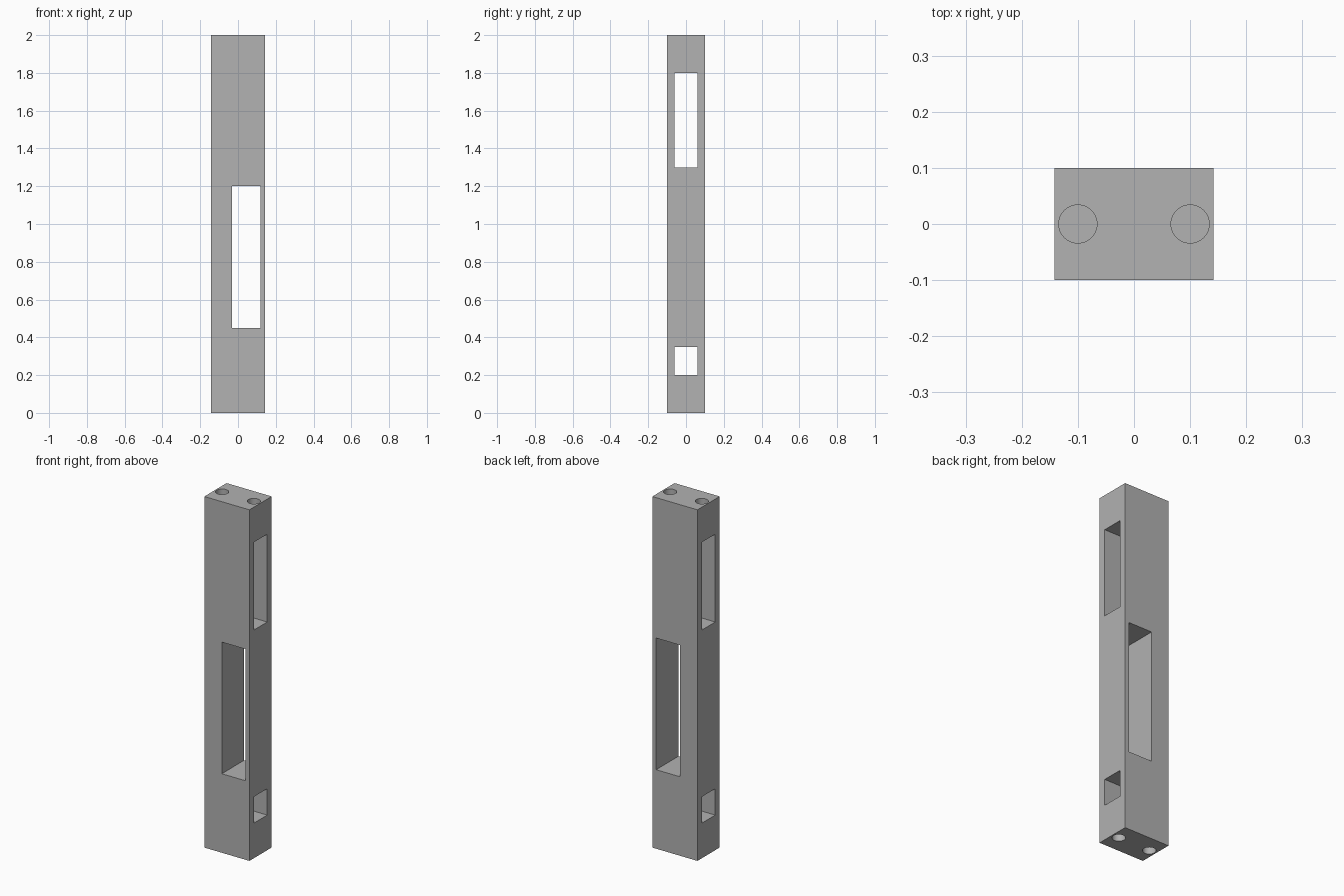
import bpy
import math

default = bpy.data.objects.get("Cube")
if default:
    bpy.data.objects.remove(default, do_unlink=True)

# Single grey material
grey = bpy.data.materials.new("plain grey")
grey.use_nodes = True
colour = (0.445, 0.445, 0.445, 1)
grey.diffuse_color = colour
grey.node_tree.nodes["Principled BSDF"].inputs["Base Color"].default_value = colour

HALF_X, HALF_Y, HEIGHT = 0.142, 0.1, 2.0
HOLE_RADIUS, HOLE_DEPTH, HOLE_X = 0.034, 0.1, 0.1
OVER = 0.05


def finish(name):
    obj = bpy.context.object
    obj.name = name
    obj.data.materials.append(grey)
    bpy.ops.object.transform_apply(location=False, rotation=False, scale=True)
    return obj


def box(name, x, y, z):
    """Box spanning the given (min, max) ranges."""
    spans = (x, y, z)
    bpy.ops.mesh.primitive_cube_add(size=1, location=[(a + b) / 2 for a, b in spans])
    bpy.context.object.scale = [b - a for a, b in spans]
    return finish(name)


def drill(name, x, z):
    bpy.ops.mesh.primitive_cylinder_add(
        vertices=48, radius=HOLE_RADIUS, depth=2 * HOLE_DEPTH, location=(x, 0, z))
    return finish(name)


# Upright post
post = box("post", (-HALF_X, HALF_X), (-HALF_Y, HALF_Y), (0, HEIGHT))

through_x = (-HALF_X - OVER, HALF_X + OVER)
through_y = (-HALF_Y - OVER, HALF_Y + OVER)
cutters = [
    # Off-centre slot from front to back
    box("front_slot_cutter", (-0.032, 0.118), through_y, (0.45, 1.2)),
    # Two slots from side to side
    box("upper_side_slot_cutter", through_x, (-0.06, 0.06), (1.3, 1.8)),
    box("lower_side_slot_cutter", through_x, (-0.06, 0.06), (0.2, 0.35)),
]
# Blind round holes in both ends
for end, z in (("bottom", 0), ("top", HEIGHT)):
    for side, x in (("right", -HOLE_X), ("left", HOLE_X)):
        cutters.append(drill(f"{end}_{side}_hole_cutter", x, z))

# Cut the openings
bpy.ops.object.select_all(action="DESELECT")
post.select_set(True)
bpy.context.view_layer.objects.active = post
for cutter in cutters:
    cutter.hide_render = True
    cut = post.modifiers.new(cutter.name, "BOOLEAN")
    cut.operation = "DIFFERENCE"
    cut.solver = "EXACT"
    cut.object = cutter
    bpy.ops.object.modifier_apply(modifier=cut.name)
    bpy.data.objects.remove(cutter, do_unlink=True)

bpy.ops.object.shade_smooth_by_angle(angle=math.radians(30))
